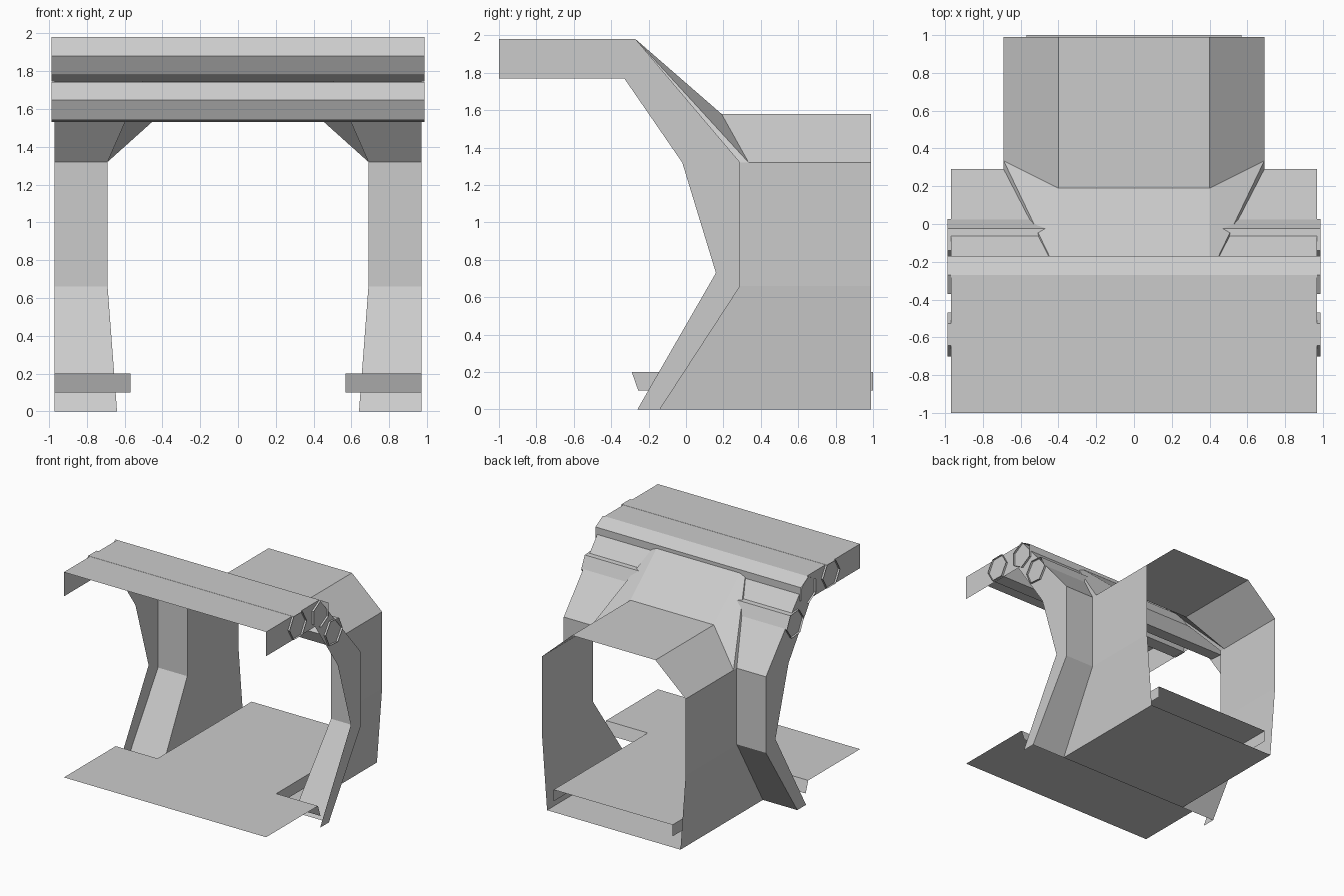
import bpy
from math import cos, sin, radians

if "Cube" in bpy.data.objects:
    bpy.data.objects.remove(bpy.data.objects["Cube"])

W = 0.97      # half width of the shell
T = 0.69      # half width of the tunnel


def sheet(name, verts, faces, mirror=True):
    """Open surface, optionally mirrored across x = 0."""
    me = bpy.data.meshes.new(name)
    me.from_pydata(verts, [], faces)
    ob = bpy.data.objects.new(name, me)
    bpy.context.collection.objects.link(ob)
    if mirror:
        m = ob.modifiers.new("Mirror", 'MIRROR')
        m.use_clip = True
    return ob


# Canopy: flat roof, sloped centre and sloped shoulder
sheet("canopy", [
    (0, -1, 1.98), (W, -1, 1.98), (W, -.27, 1.98), (.40, -.27, 1.98), (0, -.27, 1.98),
    (0, .19, 1.58), (.40, .19, 1.58), (T, .335, 1.32), (T, .29, 1.32), (W, .29, 1.32)],
    [(0, 1, 2, 3, 4), (4, 3, 6, 5), (3, 7, 6), (3, 8, 7), (3, 2, 9, 8)])

# Pillar faces beside the opening, leaning forward at the foot
sheet("pillar_front", [
    (T, .29, 1.32), (W, .29, 1.32), (T, .29, .66), (W, .29, .66),
    (.64, -.14, 0), (W, -.14, 0)],
    [(0, 2, 3, 1), (2, 4, 5, 3)])

# Flat outer side panels running along the roof and down the pillars
side = [(-1, 1.98), (-.27, 1.98), (.29, 1.32), (.29, .66), (-.14, 0),
        (-.26, 0), (.16, .73), (-.02, 1.32), (-.33, 1.77), (-1, 1.77)]
sheet("side_panel", [(W, y, z) for y, z in side],
      [(0, 9, 8, 1), (1, 8, 7, 2), (2, 7, 6, 3), (3, 6, 5, 4)])

# Tunnel walls, chamfer, ceiling and lower floor
section = [(0, .19, 1.58), (.40, .19, 1.58), (T, .335, 1.32),
           (T, .29, .66), (.64, -.14, 0), (0, -.14, 0)]
n = len(section)
verts = section + [(x, .99, z) for x, y, z in section] + [(T, .29, 1.32)]
faces = [(i, i + 1, n + i + 1, n + i) for i in range(n - 1)]
faces[2] = (2, 2 * n, 3, n + 3, n + 2)
sheet("tunnel", verts, faces)

# Raised walkway with a short skirt around its notch
F = .57
sheet("walkway", [
    (0, -1, .2), (W, -1, .2), (W, -.29, .2), (F, -.29, .2), (0, -.29, .2),
    (F, 1, .2), (0, 1, .2),
    (W, -.255, .1), (F, -.255, .1), (F, 1, .1)],
    [(0, 1, 2, 3, 4), (4, 3, 5, 6), (2, 7, 8, 3), (3, 8, 9, 5)])

# Open six-sided pipes running across under the canopy
for i, (y, z, turn) in enumerate([(-.585, 1.88, 0), (-.27, 1.863, 30), (-.09, 1.638, -5)]):
    ring = [(y + .117 * cos(radians(turn + 60 * k)),
             z + .117 * sin(radians(turn + 60 * k))) for k in range(6)]
    verts = [(x, a, b) for x in (-.987, .987) for a, b in ring]
    sheet(f"cross_pipe_{i + 1}", verts,
          [(k, (k + 1) % 6, 6 + (k + 1) % 6, 6 + k) for k in range(6)], mirror=False)
